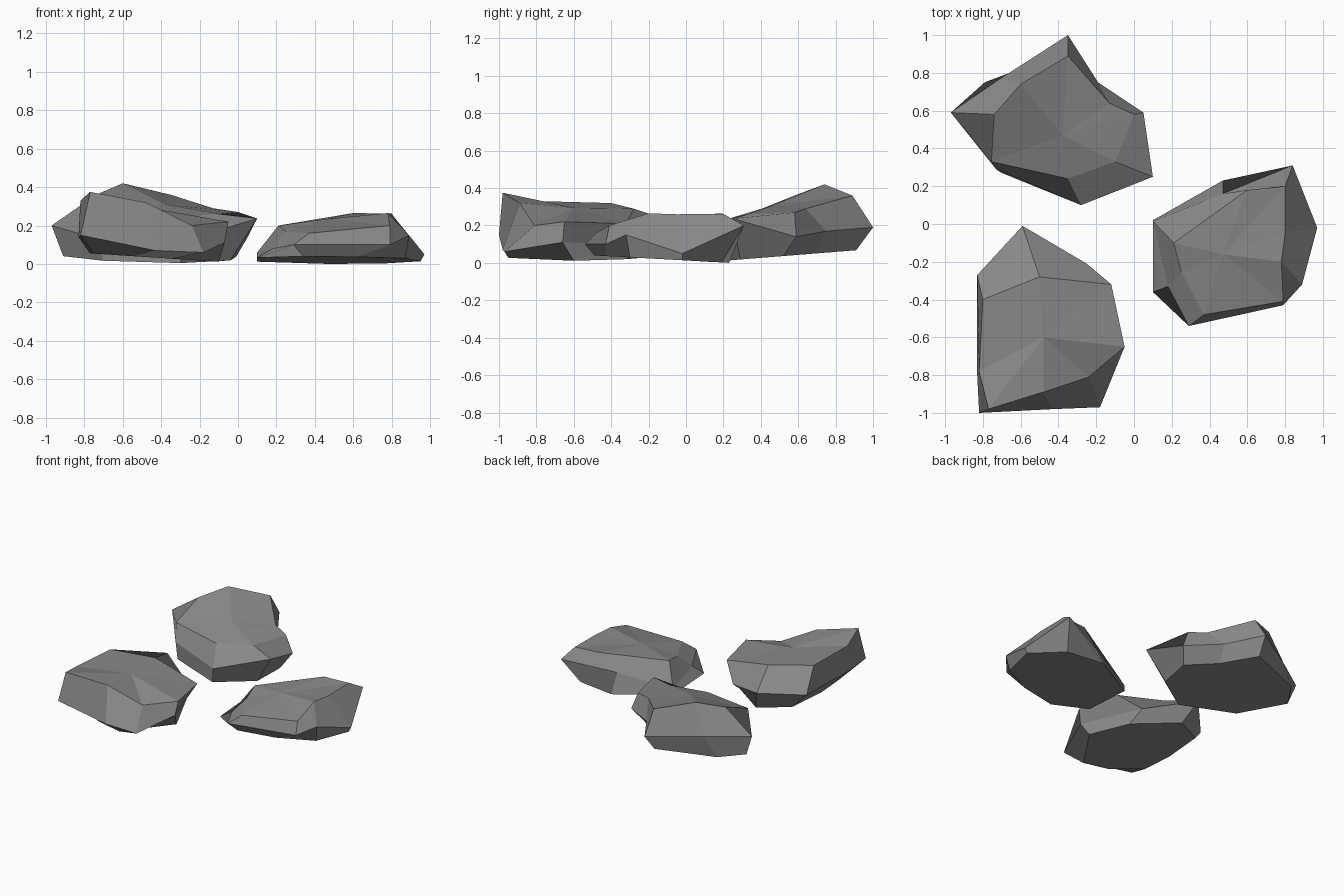
import bpy, bmesh

stone = bpy.data.materials.new("stone grey")
stone.diffuse_color = (0.25, 0.25, 0.25, 1)


def rock(name, foot, girdle, crown, peak, tilt):
    """Chipped rock: foot, widest ring and crown ring, closed by a peak.
    The foot is flat, on the plane z = a + b*x + c*y given by tilt."""
    bm = bmesh.new()
    n = len(girdle)
    a, b, c = tilt
    base = [(x, y, a + b * x + c * y) for x, y in foot]
    rings = [[bm.verts.new(p) for p in ring] for ring in (base, girdle, crown)]
    for low, high in zip(rings, rings[1:]):
        for i in range(n):
            j = (i + 1) % n
            bm.faces.new((low[i], low[j], high[j], high[i]))
    top = bm.verts.new(peak)
    for i in range(n):
        bm.faces.new((rings[2][i], rings[2][(i + 1) % n], top))
    bm.faces.new(rings[0][::-1])
    bmesh.ops.recalc_face_normals(bm, faces=bm.faces)
    mesh = bpy.data.meshes.new(name)
    bm.to_mesh(mesh)
    bm.free()
    mesh.materials.append(stone)
    bpy.context.collection.objects.link(bpy.data.objects.new(name, mesh))


# back left rock, its foot rising to the back
rock("back_rock",
     [(-.37, .91), (-.79, .75), (-.91, .57), (-.70, .27),
      (-.30, .12), (-.04, .29), (-.01, .52), (-.20, .68)],
     [(-.35, 1, .19), (-.70, .775, .20), (-.97, .59, .20), (-.73, .29, .13),
      (-.28, .10, .12), (.10, .25, .237), (.05, .59, .14), (-.19, .75, .17)],
     [(-.35, .89, .36), (-.60, .74, .42), (-.74, .58, .36), (-.755, .33, .26),
      (-.35, .24, .24), (-.10, .33, .26), (0, .58, .27), (-.13, .64, .29)],
     (-.38, .47, .31), (-.005, 0, .08))

# right rock, low and wide at the foot
rock("right_rock",
     [(.10, .02), (.47, .23), (.76, .19), (.95, -.02),
      (.87, -.30), (.62, -.43), (.34, -.49), (.10, -.36)],
     [(.10, .015, .06), (.47, .16, .14), (.84, .31, .20), (.97, -.02, .05),
      (.89, -.32, .15), (.79, -.43, .10), (.29, -.54, .10), (.18, -.33, .08)],
     [(.21, -.10, .20), (.60, .18, .265), (.80, .20, .262), (.80, -.05, .26),
      (.78, -.20, .265), (.79, -.41, .20), (.37, -.48, .16), (.25, -.25, .17)],
     (.47, -.16, .235), (.013, 0, -.055))

# front left rock, highest at its front corner
rock("front_rock",
     [(-.75, -.78), (-.54, -.92), (-.34, -.95), (-.10, -.60),
      (-.23, -.32), (-.52, -.10), (-.74, -.22), (-.77, -.54)],
     [(-.82, -1, .15), (-.43, -.98, .07), (-.18, -.97, .06), (-.07, -.66, .11),
      (-.25, -.21, .10), (-.59, -.01, .20), (-.83, -.27, .15), (-.83, -.80, .14)],
     [(-.77, -.98, .375), (-.48, -.89, .32), (-.24, -.81, .20), (-.05, -.65, .22),
      (-.12, -.32, .21), (-.50, -.28, .29), (-.80, -.40, .32), (-.82, -.78, .33)],
     (-.48, -.60, .295), (.005, -.065, 0))
